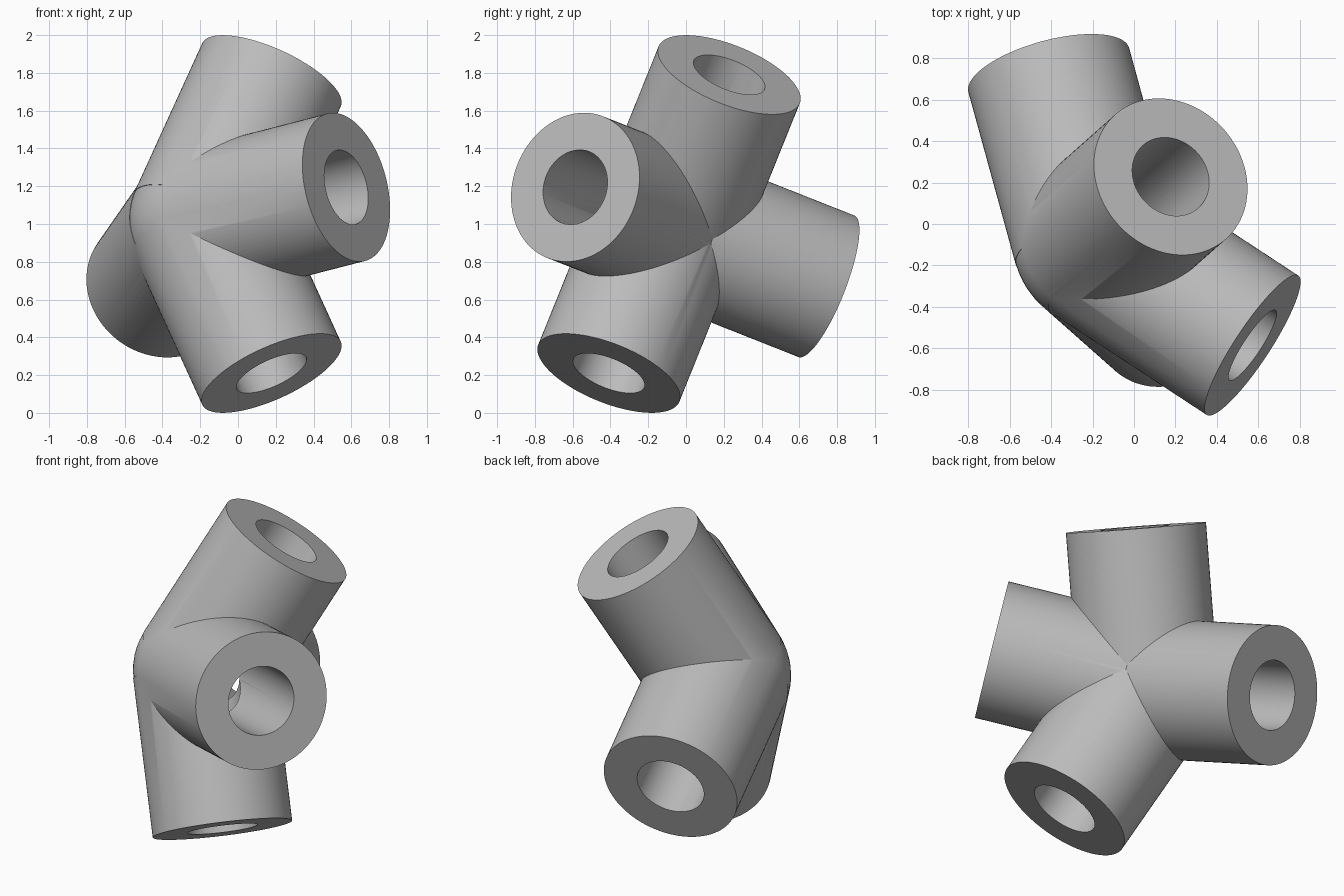
import bpy
import math
from mathutils import Vector

cube = bpy.data.objects.get("Cube")
if cube:
    bpy.data.objects.remove(cube, do_unlink=True)

HUB = Vector((-0.183, -0.09, 1.0))
LENGTH, OUTER, BORE = 0.925, 0.403, 0.202
ARMS = {
    "upper": (0.39, 0.345, 0.855),
    "lower": (0.39, -0.345, -0.855),
    "front": (0.815, -0.535, 0.21),
    "back": (-0.25, 0.91, -0.36),
}

grey = bpy.data.materials.new("plain grey")
grey.use_nodes = True
colour = (0.5, 0.5, 0.5, 1)
grey.diffuse_color = colour
grey.node_tree.nodes["Principled BSDF"].inputs["Base Color"].default_value = colour


def rod(name, direction, radius, length):
    """Cylinder running outward from the hub centre."""
    axis = Vector(direction).normalized()
    bpy.ops.mesh.primitive_cylinder_add(
        vertices=96, radius=radius, depth=length, location=HUB + axis * length / 2,
        rotation=axis.to_track_quat("Z", "Y").to_euler())
    bpy.context.object.name = name
    return bpy.context.object


def ball(name, radius):
    bpy.ops.mesh.primitive_uv_sphere_add(
        segments=64, ring_count=32, radius=radius, location=HUB)
    bpy.context.object.name = name
    return bpy.context.object


def combine(target, tool, operation):
    """Apply a boolean and discard the tool."""
    tool.hide_render = True
    mod = target.modifiers.new(operation.lower(), "BOOLEAN")
    mod.operation, mod.solver, mod.object = operation, "EXACT", tool
    bpy.context.view_layer.objects.active = target
    bpy.ops.object.modifier_apply(modifier=mod.name)
    bpy.data.objects.remove(tool, do_unlink=True)


# Rounded hub with four tubular sockets
connector = ball("tube_connector", OUTER - 0.002)
for name, direction in ARMS.items():
    combine(connector, rod(name + "_arm", direction, OUTER, LENGTH), "UNION")

# Bores that meet in the middle
for name, direction in ARMS.items():
    combine(connector, rod(name + "_bore", direction, BORE, LENGTH + 0.1), "DIFFERENCE")

connector.data.materials.clear()
connector.data.materials.append(grey)
for face in connector.data.polygons:
    face.material_index = 0
bpy.ops.object.select_all(action="DESELECT")
connector.select_set(True)
bpy.context.view_layer.objects.active = connector
bpy.ops.object.shade_smooth_by_angle(angle=math.radians(25))
